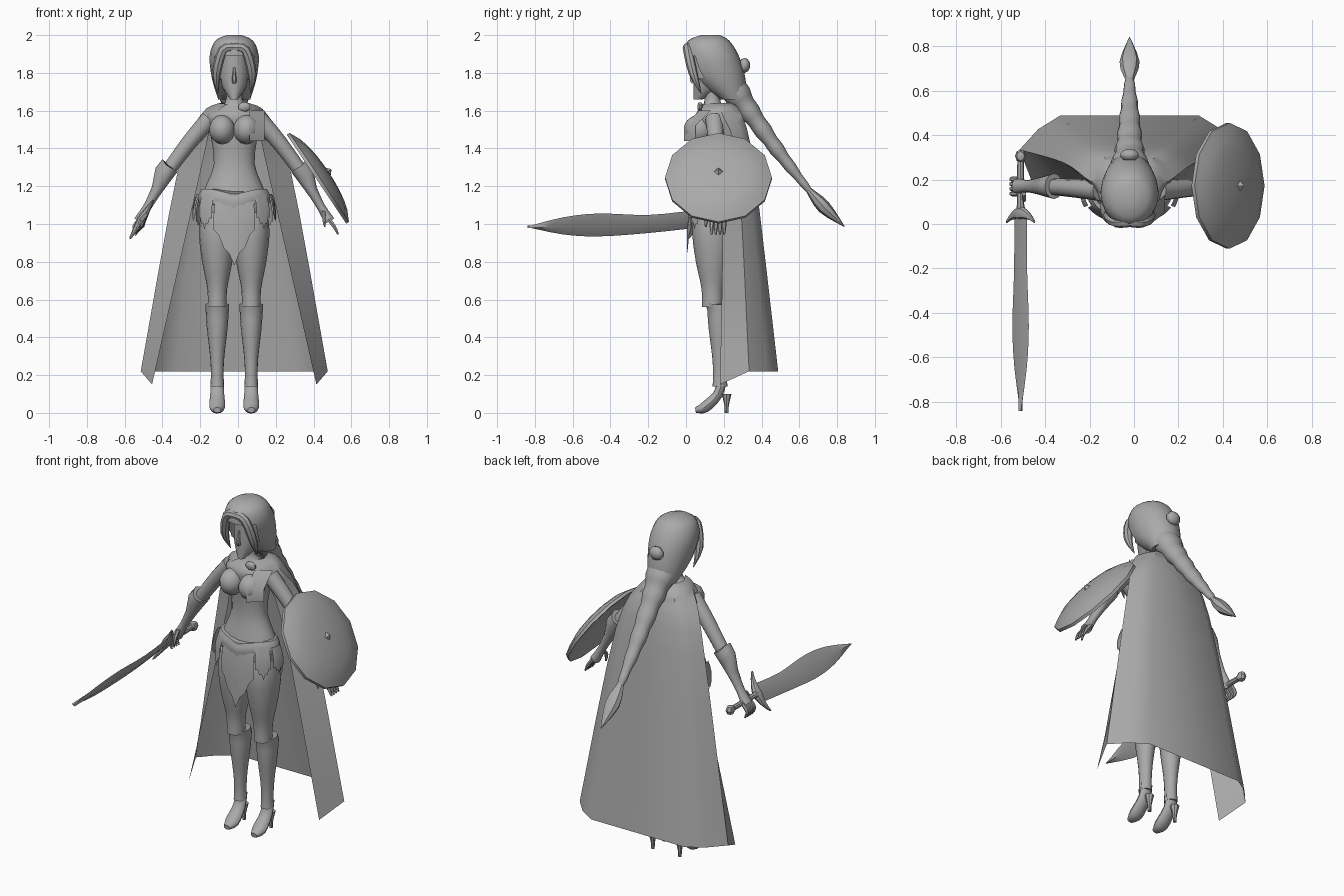
import bpy, bmesh
from math import sin, cos, pi, radians
from mathutils import Vector

if "Cube" in bpy.data.objects:
    bpy.data.objects.remove(bpy.data.objects["Cube"])

MIDDLE = -.02  # the figure's own centre line in x
X, Y, Z = Vector((1, 0, 0)), Vector((0, 1, 0)), Vector((0, 0, 1))
made = []

grey = bpy.data.materials.new("plain grey")
grey.use_nodes = True
grey.diffuse_color = (.4, .4, .4, 1)
grey.node_tree.nodes["Principled BSDF"].inputs["Base Color"].default_value = grey.diffuse_color


def finish(name, bm):
    """Turn a bmesh into a named grey object."""
    bmesh.ops.recalc_face_normals(bm, faces=bm.faces[:])
    mesh = bpy.data.meshes.new(name)
    bm.to_mesh(mesh)
    bm.free()
    mesh.materials.append(grey)
    ob = bpy.data.objects.new(name, mesh)
    bpy.context.scene.collection.objects.link(ob)
    made.append(ob)
    return ob


def spline(rows, steps=3):
    """Smooth curve through rows of numbers."""
    rows = [Vector(row) for row in rows]
    result = []
    for i in range(len(rows) - 1):
        b, c = rows[i], rows[i + 1]
        enter = (c - rows[max(i - 1, 0)]) / 2
        leave = (rows[min(i + 2, len(rows) - 1)] - b) / 2
        for k in range(steps):
            t = k / steps
            bend = (b - c) * 2 + enter + leave
            result.append(b + enter * t + ((c - b) - enter - bend) * t * t + bend * t ** 3)
    return result + [rows[-1]]


def loft(name, rings, u, v=None, n=12, keep=None):
    """Skin rings of (centre, radius along u, radius along v); v follows the path if not given."""
    bm = bmesh.new()
    mids = [ring[0] for ring in rings]
    loops = []
    for i, (centre, ru, rv) in enumerate(rings):
        tangent = mids[min(i + 1, len(mids) - 1)] - mids[max(i - 1, 0)]
        w = v or tangent.normalized().cross(u)
        turns = [2 * pi * k / n for k in range(n)]
        loops.append([bm.verts.new(centre + u * ru * cos(a) + w * rv * sin(a)) for a in turns])
    for a, b in zip(loops, loops[1:]):
        for k in range(n):
            quad = (a[k], a[k - 1], b[k - 1], b[k])
            if keep is None or keep(sum((q.co for q in quad), Vector()) / len(quad)):
                bm.faces.new(quad)
    bm.faces.new(loops[0])
    bm.faces.new(loops[-1])
    return finish(name, bm)


def column(name, profile, x=0, y=.14, ratio=1.0, extra=0.0, n=16):
    """Upright form from (height, half width); its depth follows the width."""
    rings = [(Vector((MIDDLE + x, y, z)), wide, wide * ratio + extra) for z, wide in spline(profile)]
    return loft(name, rings, X, Y, n)


def limb(name, points, u=Y, side=1, flat=1.0, n=12):
    """Tapering tube through (x, y, z, radius), x measured from the figure's middle."""
    rings = [(Vector((MIDDLE + side * x, y, z)), r, r * flat) for x, y, z, r in spline(points)]
    return loft(name, rings, u, None, n)


def grid(name, rows):
    bm = bmesh.new()
    verts = [[bm.verts.new((MIDDLE + x, y, z)) for x, y, z in row] for row in rows]
    for a, b in zip(verts, verts[1:]):
        for k in range(len(a) - 1):
            bm.faces.new((a[k], a[k + 1], b[k + 1], b[k]))
    return finish(name, bm)


def ball(name, centre, size, segments=14):
    bm = bmesh.new()
    bmesh.ops.create_uvsphere(bm, u_segments=segments, v_segments=segments // 2, radius=1)
    bmesh.ops.scale(bm, vec=size, verts=bm.verts)
    bmesh.ops.translate(bm, vec=centre, verts=bm.verts)
    return finish(name, bm)


# Torso with neck, and the face
column("torso", [(1, .13), (1.1, .18), (1.18, .16), (1.32, .108), (1.5, .13), (1.58, .14), (1.64, .05), (1.72, .045)],
       ratio=.5, extra=.02)
face = []
for z, wide in spline([(1.66, .02), (1.73, .066), (1.8, .08), (1.93, .07)]):
    deep = wide * 1.25
    face.append((Vector((MIDDLE, .04 + deep, z)), wide, deep))
loft("face", face, X, Y, 16)
limb("nose", [(0, .04, 1.75, .012), (0, .03, 1.77, .012), (0, .04, 1.83, .005)], X, n=6)

# Hair cap, open over the face, as (height, half width, front, back)
cap = []
for z, wide, front, back in spline([(1.66, .085, .18, .32), (1.77, .118, .04, .315), (1.89, .13, -.01, .28),
                                    (1.97, .1, .01, .23), (2, .04, .08, .18)]):
    cap.append((Vector((MIDDLE, (front + back) / 2, z)), wide, (back - front) / 2))
loft("hair_cap", cap, X, Y, 20, keep=lambda p: p.z > 1.9 or p.y > (.09 if p.z < 1.8 else .055))
ball("hair_bun", (MIDDLE, .31, 1.84), (.045, .03, .04), 10)

# Braid with plaits that swell along its length, then a tuft
braid = spline([(.22, 1.76, .1), (.34, 1.59, .063), (.5, 1.37, .043), (.65, 1.18, .02)], 9)
rings = []
for i, (y, z, r) in enumerate(braid):
    r *= 1 + .06 * sin(i * pi / 2)
    rings.append((Vector((MIDDLE, y, z)), r, r * .85))
loft("braid", rings, X)
limb("braid_tuft", [(0, .65, 1.18, .02), (0, .73, 1.09, .045), (0, .84, .985, .002)], X, flat=.8, n=8)

for side, hand in ((1, "left"), (-1, "right")):
    limb(hand + "_fringe", [(0, .01, 1.935, .024), (.06, .01, 1.92, .026), (.095, .04, 1.79, .024),
                            (.085, .08, 1.69, .002)], side=side, n=8)
    ball(hand + "_bust_cup", (MIDDLE + side * .064, .07, 1.5), (.07, .083, .078))

    # Leg, boot with a pointed top, foot and heel
    column(hand + "_leg", [(1.06, .085), (.95, .097), (.8, .08), (.66, .053), (.56, .05)], side * .09, ratio=1.1)
    boot = column(hand + "_boot", [(.575, .063), (.45, .055), (.3, .038), (.2, .033), (.14, .036)],
                  side * .09, y=.18, ratio=1.1)
    for v in boot.data.vertices:
        if v.co.z > .57:
            v.co.y -= .015
            v.co.z += max(0, .14 - v.co.y) / 2
    limb(hand + "_foot", [(.09, .05, .015, .02), (.09, .1, .03, .042), (.09, .17, .1, .037), (.09, .19, .18, .036)],
         X, side, flat=.7)
    column(hand + "_boot_heel", [(.1, .026), (.04, .012), (0, .01)], side * .09, y=.215, n=8)

    # Arm and glove with a cuff raised on the outside
    limb(hand + "_arm", [(.13, .15, 1.555, .048), (.24, .16, 1.43, .042), (.38, .17, 1.24, .036)], side=side)
    glove = limb(hand + "_glove", [(.34, .17, 1.3, .058), (.41, .17, 1.18, .038), (.46, .17, 1.09, .028),
                                   (.505, .17, 1.015, .036)], side=side, flat=.8)
    for v in glove.data.vertices:
        if v.co.z > 1.22:
            v.co.z += max(0, side * (v.co.x - MIDDLE) - .36)

    # Fingers, curled further round the sword in the right hand
    reach = .55 if side > 0 else .515
    for k in range(4):
        y = .136 + k * .022
        limb(hand + "_finger", [(.5, y, 1.025, .012), (.53, y, .985, .011), (reach, y, .945, .005)], side=side, n=6)
    limb(hand + "_thumb", [(.475, .14, 1.07, .014), (.475, .11, 1.03, .012), (.48, .105, .985, .005)], side=side, n=6)


# Skirt of ragged hanging panels below a belt
def panel(name, turn, spread, tip, rise, out=0.0):
    top, columns = 1.16, range(-4, 5)
    rows = []
    for drop in (0, .3, .6, 1):
        row = []
        for k in columns:
            a = radians(turn + spread * k / 4)
            low = tip + rise * abs(k) / 4 + .02 * (k % 2)
            z = top + (low - top) * drop
            wide = .18 + out + .02 * min(1, drop * 2)
            row.append((wide * sin(a), .13 - (wide - .075) * cos(a), z))
        rows.append(row)
    grid(name, rows)


belt = column("belt", [(1.11, .186), (1.15, .19), (1.185, .172)], y=.133, ratio=.62, n=24)
for v in belt.data.vertices:
    if v.co.y < .1:
        v.co.z -= max(0, .03 - abs(v.co.x - MIDDLE) / 4)
panel("front_panel", 0, 33, .78, .19)
panel("back_panel", 180, 40, .86, .1)
for side in (1, -1):
    panel("front_side_panel", side * 50, 15, .97, .06, .006)
    panel("hip_panel", side * 83, 15, 1, .04, .02)
    panel("rear_side_panel", side * 120, 18, .97, .04, .006)

# Cape rows as (height, front edge, half width, front, back), mirrored about the middle
cape = []
for z, rim, wide, front, back in spline([(1.64, .035, .08, .085, .24), (1.58, .11, .175, .09, .295),
                                         (1.3, .18, .295, .19, .36), (.22, .435, .495, .18, .488)], 4):
    deep = back - front
    half = [(rim, front, z - rim * .16), (wide, front + deep / 2, z),
            (wide * .83, back - deep / 5, z), (wide * .63, back, z), (0, back, z)]
    cape.append([(-x, y, h) for x, y, h in half] + half[-2::-1])
grid("cape", cape)
ball("cape_brooch", (.033, .075, 1.62), (.034, .016, .026), 10)
grid("chest_drape", [[(.08, y, z), (.16, y + .06, z)] for z, y in ((1.6, .07), (1.52, -.01), (1.44, -.01))])

# Domed round shield facing out and up from the left arm
facing = Vector((.83, 0, .555)).normalized()
across = facing.cross(Y)
hub = Vector((.42, .172, 1.24))
outline = [(.03, .1), (0, .25), (-.005, .283), (.012, .283)]
outline += [(.07 * sin(a), .275 * cos(a)) for a in (radians(d) for d in range(20, 90, 15))]
loft("shield", [(hub + facing * d, r, r) for d, r in outline], Y, across)
loft("shield_boss", [(hub + facing * d, r, r) for d, r in ((.06, .034), (.088, .003))], Y, across, 4)

# Sword pointing forward from the right hand, its edge slanted
edge = Vector((.52, 0, .855)).normalized()
flat = edge.cross(Y)
grip = Vector((-.51, .05, 1.025))
blade = spline([(.04, 1.025, .055), (-.2, 1, .056), (-.46, .995, .071), (-.65, .99, .053), (-.84, .985, .002)])
loft("sword_blade", [(Vector((grip.x, y, z)), wide, .011) for y, z, wide in blade], edge, flat, 4)
guard = []
for k in range(-4, 5):
    sweep = abs(k) / 4
    thick = .032 - .026 * sweep
    guard.append((grip + edge * .03 * k - Y * .04 * sweep ** 2, thick, thick * .8))
loft("sword_guard", guard, Y, flat, 8)
loft("sword_handle", [(grip + Y * d, r, r) for d, r in ((0, .024), (.04, .016), (.23, .015))], X, Z, 8)
ball("sword_pommel", grip + Y * .255, (.025, .03, .03), 8)

# Smooth shading that keeps hard edges
bpy.ops.object.select_all(action='DESELECT')
for ob in made:
    ob.select_set(True)
bpy.context.view_layer.objects.active = made[0]
bpy.ops.object.shade_smooth_by_angle(angle=radians(40))
